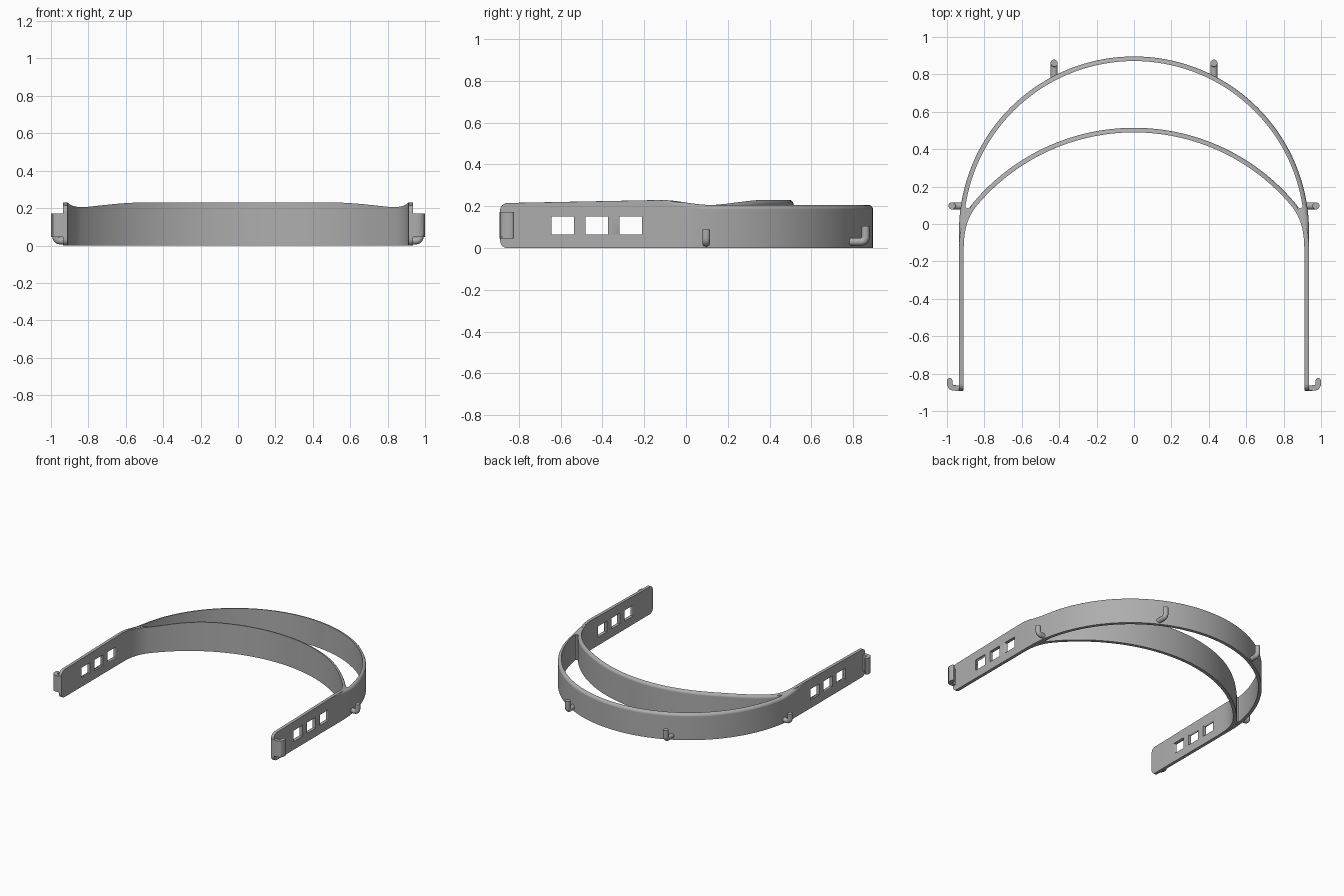
import bpy, bmesh
from math import sin, cos, pi, sqrt, asin
from mathutils import Vector

if "Cube" in bpy.data.objects:
    bpy.data.objects.remove(bpy.data.objects["Cube"])

grey = bpy.data.materials.new("plain grey")
grey.use_nodes = True
colour = (0.42, 0.42, 0.42, 1)
grey.diffuse_color = colour
grey.node_tree.nodes["Principled BSDF"].inputs["Base Color"].default_value = colour


def finish(name, bm):
    """Turn a bmesh into a smooth shaded object with crisp edges."""
    bmesh.ops.remove_doubles(bm, verts=bm.verts, dist=1e-5)
    bmesh.ops.recalc_face_normals(bm, faces=bm.faces)
    mesh = bpy.data.meshes.new(name)
    bm.to_mesh(mesh)
    bm.free()
    mesh.materials.append(grey)
    ob = bpy.data.objects.new(name, mesh)
    bpy.context.collection.objects.link(ob)
    bpy.ops.object.select_all(action='DESELECT')
    ob.select_set(True)
    bpy.context.view_layer.objects.active = ob
    bpy.ops.object.shade_smooth_by_angle(angle=0.6)
    return ob


def weight_normals(ob):
    mod = ob.modifiers.new("even_shading", 'WEIGHTED_NORMAL')
    mod.keep_sharp = True


def skin(bm, rings):
    """Bridge equal rings of points into a capped tube."""
    loops = [[bm.verts.new(p) for p in ring] for ring in rings]
    n = len(loops[0])
    for a, b in zip(loops, loops[1:]):
        for i in range(n):
            j = (i + 1) % n
            bm.faces.new((a[i], a[j], b[j], b[i]))
    bm.faces.new(loops[0])
    bm.faces.new(loops[-1])


def tangents(path):
    last = len(path) - 1
    return [(path[min(i + 1, last)] - path[max(i - 1, 0)]).normalized()
            for i in range(last + 1)]


def ribbon(name, path, shape):
    """Upright strip; shape(p) gives half width, bottom, top, outer round."""
    rings = []
    for p, t in zip(path, tangents(path)):
        side = Vector((t.y, -t.x, 0))
        half, low, high, r = shape(p)
        prof = [(-half, low), (half, low)]
        prof += [(half - r + r * cos(a * pi / 12), high - r + r * sin(a * pi / 12))
                 for a in range(7)]
        prof.append((-half, high))
        rings.append([p + side * s + Vector((0, 0, z)) for s, z in prof])
    bm = bmesh.new()
    skin(bm, rings)
    return finish(name, bm)


def fade(a, b, v):
    t = min(max((v - a) / (b - a), 0), 1)
    return t * t * (3 - 2 * t)


HALF, R, CY = 0.0123, 0.9235, -0.04
FRONT, CORNER = -0.89, 0.035


def outer_top(y):
    rise = 0.215 + 0.015 * min((y - FRONT) / 0.77, 1)
    return rise - 0.024 * fade(-0.12, 0.12, y)


def outer_shape(p):
    d = min(p.y - FRONT, CORNER)
    inset = CORNER - sqrt(max(CORNER ** 2 - (CORNER - d) ** 2, 0))
    return HALF, inset, outer_top(p.y) - inset, 0.0015 + 0.021 * fade(-0.14, -0.02, p.y)


def inner_shape(p):
    high = outer_top(p.y) - 0.001 + 0.026 * fade(0.1, 0.4, p.y)
    return HALF, 0.001, high, 0.0015 + 0.02 * fade(-0.05, 0.12, p.y)


# Outer band with both straight arms
arm = [Vector((R, FRONT + CORNER * (1 - cos(i * pi / 16)), 0)) for i in range(9)]
arm += [Vector((R, y, 0)) for y in (-0.5, -0.14, -0.12, -0.1, -0.08, -0.06)]
arc = [Vector((R * cos(i * pi / 72), CY + R * sin(i * pi / 72), 0)) for i in range(73)]
mirror = [Vector((-p.x, p.y, 0)) for p in reversed(arm)]
outer = ribbon("outer_band", arm + arc + mirror, outer_shape)

# Three rectangular windows through each arm
bm = bmesh.new()
for y in (-0.59, -0.428, -0.265):
    ret = bmesh.ops.create_cube(bm, size=1)
    bmesh.ops.scale(bm, verts=ret["verts"], vec=(3, 0.108, 0.085))
    bmesh.ops.translate(bm, verts=ret["verts"], vec=(0, y, 0.1075))
cutter = finish("window_cutter", bm)
cutter.hide_render = True
mod = outer.modifiers.new("windows", 'BOOLEAN')
mod.operation, mod.solver, mod.object = 'DIFFERENCE', 'EXACT', cutter
bpy.context.view_layer.objects.active = outer
bpy.ops.object.modifier_apply(modifier=mod.name)
bpy.data.objects.remove(cutter)
weight_normals(outer)

# Shallower inner brow band, easing into the arms
a, b, c = Vector((0.922, -0.12, 0)), Vector((0.922, 0.02, 0)), Vector((0.85, 0.106, 0))
ease = [a * (1 - t) ** 2 + b * 2 * t * (1 - t) + c * t * t for t in (i / 10 for i in range(10))]
big = 1.11
end = asin(c.x / big)
brow = [Vector((big * sin(end * i / 30), 0.502 - big + big * cos(end * i / 30), 0))
        for i in range(30, -31, -1)]
mirror = [Vector((-p.x, p.y, 0)) for p in reversed(ease)]
weight_normals(ribbon("inner_band", ease + brow + mirror, inner_shape))

# Solid webs where the bands meet, with a rounded pocket
web = [(.868, .105), (.877, .09), (.888, .083), (.898, .088), (.905, .105),
       (.92, -.04), (.908, -.01), (.89, .035)]
for sx, side in ((1, "left"), (-1, "right")):
    bm = bmesh.new()
    skin(bm, [[(sx * x, y, z + (outer_top(y) - 0.2) * (z > 0.1)) for x, y in web]
              for z in (0.002, 0.197)])
    finish(side + "_web", bm)

    # Hook at the front end of the arm
    pts = [(0.915, -0.877), (0.95, -0.877), (0.969, -0.876), (0.979, -0.871),
           (0.984, -0.861), (0.985, -0.85), (0.985, -0.836), (0.985, -0.828), (0.985, -0.823)]
    path = [Vector((sx * x, y, 0)) for x, y in pts]

    def hook_shape(p):
        d = max(p.y + 0.838, 0)
        return sqrt(0.0148 ** 2 - min(d, 0.0142) ** 2), 0.045, 0.172, 0.001
    weight_normals(ribbon(side + "_arm_hook", path, hook_shape))


def peg(name, root, out, reach, low, high):
    """Round L-shaped peg: outward, round an elbow, then up."""
    rad, bend = 0.019, 0.022
    mid = low + rad
    prof = [(0, mid)]
    prof += [(reach - bend + bend * sin(i * pi / 12), mid + bend - bend * cos(i * pi / 12))
             for i in range(7)]
    prof.append((reach, high))
    path = [root + out * s + Vector((0, 0, z)) for s, z in prof]
    across = Vector((-out.y, out.x, 0))
    rings = []
    for p, t in zip(path, tangents(path)):
        up = t.cross(across)
        rings.append([p + across * rad * cos(k * pi / 10) + up * rad * sin(k * pi / 10)
                      for k in range(20)])
    bm = bmesh.new()
    skin(bm, rings)
    finish(name, bm)


# Four pegs on the outer band
for sx, side in ((1, "left"), (-1, "right")):
    peg(side + "_rear_peg", Vector((sx * 0.427, 0.775, 0)), Vector((0, 1, 0)), 0.085, 0.011, 0.106)
    peg(side + "_side_peg", Vector((sx * 0.915, 0.097, 0)), Vector((sx, 0, 0)), 0.058, 0.006, 0.088)
